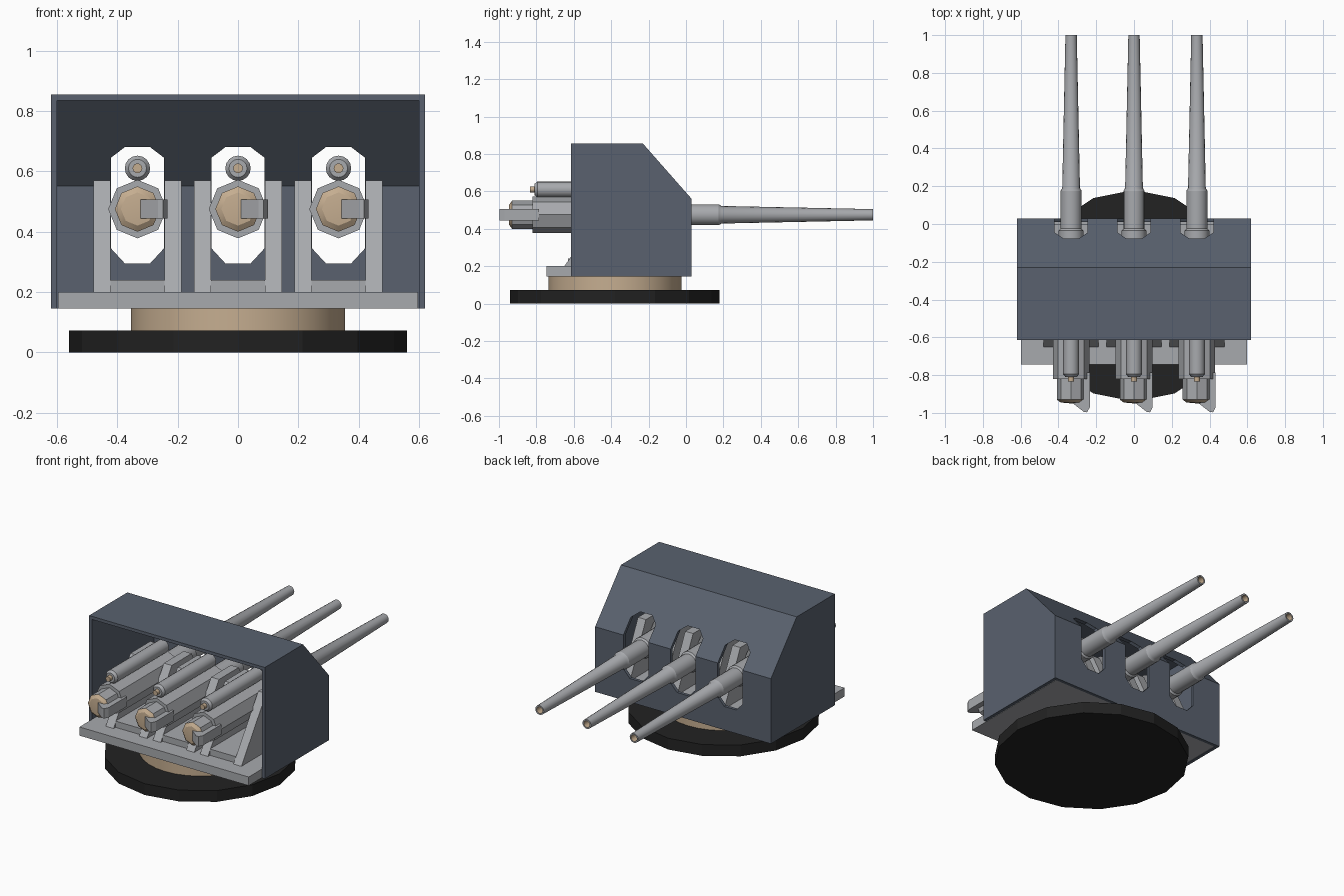
import bpy, bmesh, math

cube = bpy.data.objects.get("Cube")
if cube:
    bpy.data.objects.remove(cube, do_unlink=True)


def material(name, rgb):
    m = bpy.data.materials.new(name)
    m.use_nodes = True
    m.diffuse_color = (*rgb, 1)
    m.node_tree.nodes["Principled BSDF"].inputs["Base Color"].default_value = (*rgb, 1)
    return m


SLATE = material("slate armour", (0.10, 0.12, 0.157))
STEEL = material("light steel", (0.39, 0.40, 0.42))
TAN = material("tan metal", (0.56, 0.42, 0.28))
BLACK = material("black", (0.016, 0.016, 0.016))


def finish(name, bm, mats, smooth=False):
    bmesh.ops.remove_doubles(bm, verts=bm.verts, dist=1e-5)
    bmesh.ops.recalc_face_normals(bm, faces=bm.faces)
    me = bpy.data.meshes.new(name)
    bm.to_mesh(me)
    bm.free()
    for m in mats:
        me.materials.append(m)
    ob = bpy.data.objects.new(name, me)
    bpy.context.collection.objects.link(ob)
    bpy.ops.object.select_all(action="DESELECT")
    ob.select_set(True)
    bpy.context.view_layer.objects.active = ob
    if smooth:
        bpy.ops.object.shade_smooth_by_angle(angle=math.radians(30))
    return ob


def prism(name, points, axis, lo, hi, mat):
    """Extrude a 2D outline along x, y or z."""
    def place(p, d):
        co = list(p)
        co.insert("xyz".index(axis), d)
        return co
    bm = bmesh.new()
    face = bm.faces.new([bm.verts.new(place(p, lo)) for p in points])
    ext = bmesh.ops.extrude_face_region(bm, geom=[face])
    step = place((0, 0), hi - lo)
    bmesh.ops.translate(bm, vec=step, verts=[v for v in ext["geom"] if isinstance(v, bmesh.types.BMVert)])
    return finish(name, bm, [mat])


def box(name, x0, x1, y0, y1, z0, z1, mat):
    return prism(name, [(x0, y0), (x1, y0), (x1, y1), (x0, y1)], "z", z0, z1, mat)


def lathe(name, profile, sides, x, z, tan_segments=()):
    """Turn (radius, y) points about a y-parallel axis."""
    bm = bmesh.new()
    rings = []
    for r, y in profile:
        angles = [math.tau * k / sides for k in range(sides)]
        if r == 0:
            tip = bm.verts.new((x, y, z))
            rings.append([tip] * sides)
        else:
            rings.append([bm.verts.new((x + r * math.cos(a), y, z + r * math.sin(a))) for a in angles])
    for i in range(len(rings) - 1):
        for k in range(sides):
            n = (k + 1) % sides
            quad = [rings[i][k], rings[i][n], rings[i + 1][n], rings[i + 1][k]]
            face = bm.faces.new(list(dict.fromkeys(quad)))
            face.material_index = int(i in tan_segments)
    return finish(name, bm, [STEEL, TAN], True)


def disc(name, radius, z0, z1, sides, mat):
    pts = [(radius * math.cos(math.tau * k / sides), -0.38 + radius * math.sin(math.tau * k / sides))
           for k in range(sides)]
    ob = prism(name, pts, "z", z0, z1, mat)
    if sides > 16:
        bpy.ops.object.shade_smooth_by_angle(angle=math.radians(30))
    return ob


def cut(target, cutter):
    mod = target.modifiers.new("cut", "BOOLEAN")
    mod.operation = "DIFFERENCE"
    mod.solver = "EXACT"
    mod.object = cutter
    bpy.context.view_layer.objects.active = target
    bpy.ops.object.modifier_apply(modifier=mod.name)
    bpy.data.objects.remove(cutter, do_unlink=True)


GUNS = (("right", -0.333), ("middle", 0.0), ("left", 0.333))

# Turntable
disc("base_disc", 0.56, 0, 0.072, 16, BLACK)
disc("pivot_ring", 0.355, 0.072, 0.146, 32, TAN)
box("floor_plate", -0.597, 0.597, -0.745, 0.01, 0.145, 0.2, STEEL)

# Hollow shield, open at the front and underneath
shield = prism("gun_shield", [(-0.615, 0.145), (-0.615, 0.855), (-0.23, 0.855), (0.03, 0.56), (0.03, 0.145)],
               "x", -0.62, 0.62, SLATE)
cut(shield, prism("cavity", [(-0.8, 0.05), (-0.8, 0.835), (-0.239, 0.835), (0.01, 0.552), (0.01, 0.05)],
                  "x", -0.6, 0.6, SLATE))
for side, x in GUNS:
    w, n = 0.088, 0.042
    outline = [(x - n, 0.295), (x + n, 0.295), (x + w, 0.345), (x + w, 0.645),
               (x + n, 0.68), (x - n, 0.68), (x - w, 0.645), (x - w, 0.345)]
    cut(shield, prism("port", outline, "y", -0.3, 0.2, SLATE))

for side, x in GUNS:
    # Cradle
    for tag, s in (("inner", -1), ("outer", 1)):
        a, b = sorted((x + s * 0.09, x + s * 0.146))
        prism(f"{side}_cradle_cheek_{tag}", [(-0.65, 0.2), (-0.4, 0.57), (-0.2, 0.57), (-0.02, 0.2)],
              "x", a, b, STEEL)
    box(f"{side}_cradle_floor", x - 0.09, x + 0.09, -0.63, 0.0, 0.2, 0.24, STEEL)

    # Breech with conical plug
    lathe(f"{side}_breech", [(0, -0.95), (0.055, -0.945), (0.075, -0.93), (0.075, -0.82), (0.097, -0.82),
                             (0.097, -0.25), (0, -0.25)], 8, x, 0.475, (0, 1))
    # Stepped, tapered barrel with hollow muzzle
    lathe(f"{side}_barrel", [(0, -0.3), (0.066, -0.3), (0.066, -0.035), (0.056, -0.025), (0.056, 0.175),
                             (0.047, 0.19), (0.03, 1.0), (0.021, 1.0), (0.021, 0.95), (0, 0.95)],
          16, x, 0.475, (7, 8))
    # Recoil cylinder
    lathe(f"{side}_recoil_cylinder", [(0, -0.835), (0.016, -0.835), (0.016, -0.81), (0.03, -0.81),
                                      (0.042, -0.795), (0.042, -0.28), (0, -0.28)], 16, x, 0.61, (0, 1))
    # Hooked breech lever
    hook = [(0.01, -0.93), (0.01, -0.95), (0.068, -0.995), (0.085, -0.997), (0.099, -0.97),
            (0.099, -0.785), (0.066, -0.785), (0.066, -0.93)]
    prism(f"{side}_breech_lever", [(x + px, py) for px, py in hook], "z", 0.443, 0.506, STEEL)
